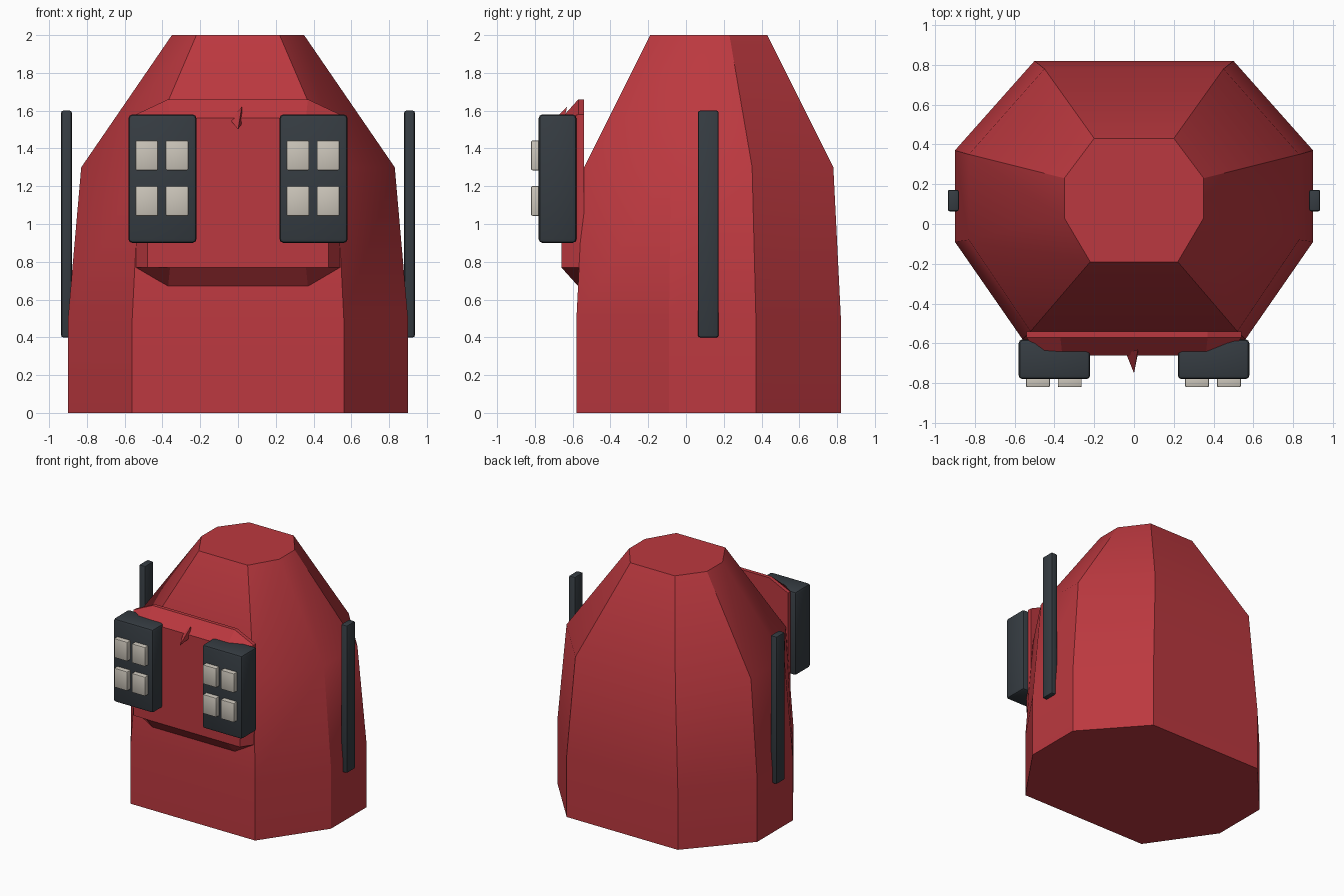
import bpy
import bmesh
import math
from mathutils import Vector

cube = bpy.data.objects.get("Cube")
if cube:
    bpy.data.objects.remove(cube, do_unlink=True)


def material(name, color):
    mat = bpy.data.materials.new(name)
    mat.use_nodes = True
    mat.diffuse_color = (*color, 1)
    mat.node_tree.nodes["Principled BSDF"].inputs["Base Color"].default_value = (*color, 1)
    return mat


RED = material("red_shell", (0.5, 0.04, 0.05))
DARK = material("dark_slate", (0.036, 0.045, 0.054))
PALE = material("pale_lamp", (0.6, 0.56, 0.49))


def finish(name, bm, mat, smooth=True):
    bmesh.ops.recalc_face_normals(bm, faces=bm.faces)
    mesh = bpy.data.meshes.new(name)
    bm.to_mesh(mesh)
    bm.free()
    mesh.materials.append(mat)
    obj = bpy.data.objects.new(name, mesh)
    bpy.context.collection.objects.link(obj)
    if smooth:
        bpy.ops.object.select_all(action="DESELECT")
        obj.select_set(True)
        bpy.context.view_layer.objects.active = obj
        bpy.ops.object.shade_smooth_by_angle(angle=math.radians(30))
    return obj


def loft(name, rings, mat, smooth=True):
    """Skin a stack of matching rings and cap both ends."""
    bm = bmesh.new()
    loops = [[bm.verts.new(p) for p in ring] for ring in rings]
    n = len(loops[0])
    for a, b in zip(loops, loops[1:]):
        for i in range(n):
            j = (i + 1) % n
            bm.faces.new((a[i], a[j], b[j], b[i]))
    bm.faces.new(loops[0])
    bm.faces.new(loops[-1])
    return finish(name, bm, mat, smooth)


def box(name, center, size, bevel, mat):
    bm = bmesh.new()
    bmesh.ops.create_cube(bm, size=1)
    for v in bm.verts:
        v.co = Vector(center) + v.co * Vector(size)
    bmesh.ops.bevel(bm, geom=bm.edges[:], offset=bevel, segments=2,
                    profile=0.5, affect="EDGES")
    return finish(name, bm, mat)


def mirrored(half):
    """Close a right-half outline into a full symmetric ring."""
    return half + [(-x, w) for x, w in reversed(half)]


# Tapered eight-sided body
base = [(0.56, -0.58), (0.9, -0.09), (0.9, 0.37), (0.5, 0.82)]
shoulder = [(0.52, -0.54), (0.83, -0.08), (0.83, 0.35), (0.45, 0.78)]
crown = [(0.22, -0.19), (0.35, 0.03), (0.35, 0.23), (0.2, 0.43)]
levels = [(0, base), (0.5, base), (1.3, shoulder), (2, crown)]
loft("body", [[(x, y, z) for x, y in mirrored(half)] for z, half in levels], RED)

# Chamfered face panel
rim = [(0.37, 0.67), (0.54, 0.77), (0.54, 1.58), (0.37, 1.66)]
face = [(0.36, 0.77), (0.48, 0.77), (0.48, 1.55), (0.36, 1.56)]
layers = [(-0.54, rim), (-0.57, rim), (-0.66, face)]
loft("face_panel", [[(x, y, z) for x, z in mirrored(half)] for y, half in layers],
     RED, False)

# Small pointed nose
bm = bmesh.new()
for p in [(0.02, -0.63, 1.62), (-0.04, -0.65, 1.55), (0.02, -0.65, 1.53), (0, -0.75, 1.5)]:
    bm.verts.new(p)
bmesh.ops.convex_hull(bm, input=bm.verts[:])
finish("nose", bm, RED, False)

# Lamp housings with four lamps each, and side bars
for side, label in ((1, "left"), (-1, "right")):
    box(label + "_lamp_housing", (side * 0.4, -0.68, 1.24), (0.36, 0.2, 0.68), 0.02, DARK)
    for dx in (-0.08, 0.08):
        for z, row in ((1.122, "lower"), (1.363, "upper")):
            place = "inner" if dx * side < 0 else "outer"
            box(f"{label}_{row}_{place}_lamp", (side * 0.4 + dx - 0.003, -0.79, z),
                (0.12, 0.06, 0.157), 0.007, PALE)
    box(label + "_side_bar", (side * 0.908, 0.118, 1.0), (0.056, 0.108, 1.2), 0.01, DARK)
